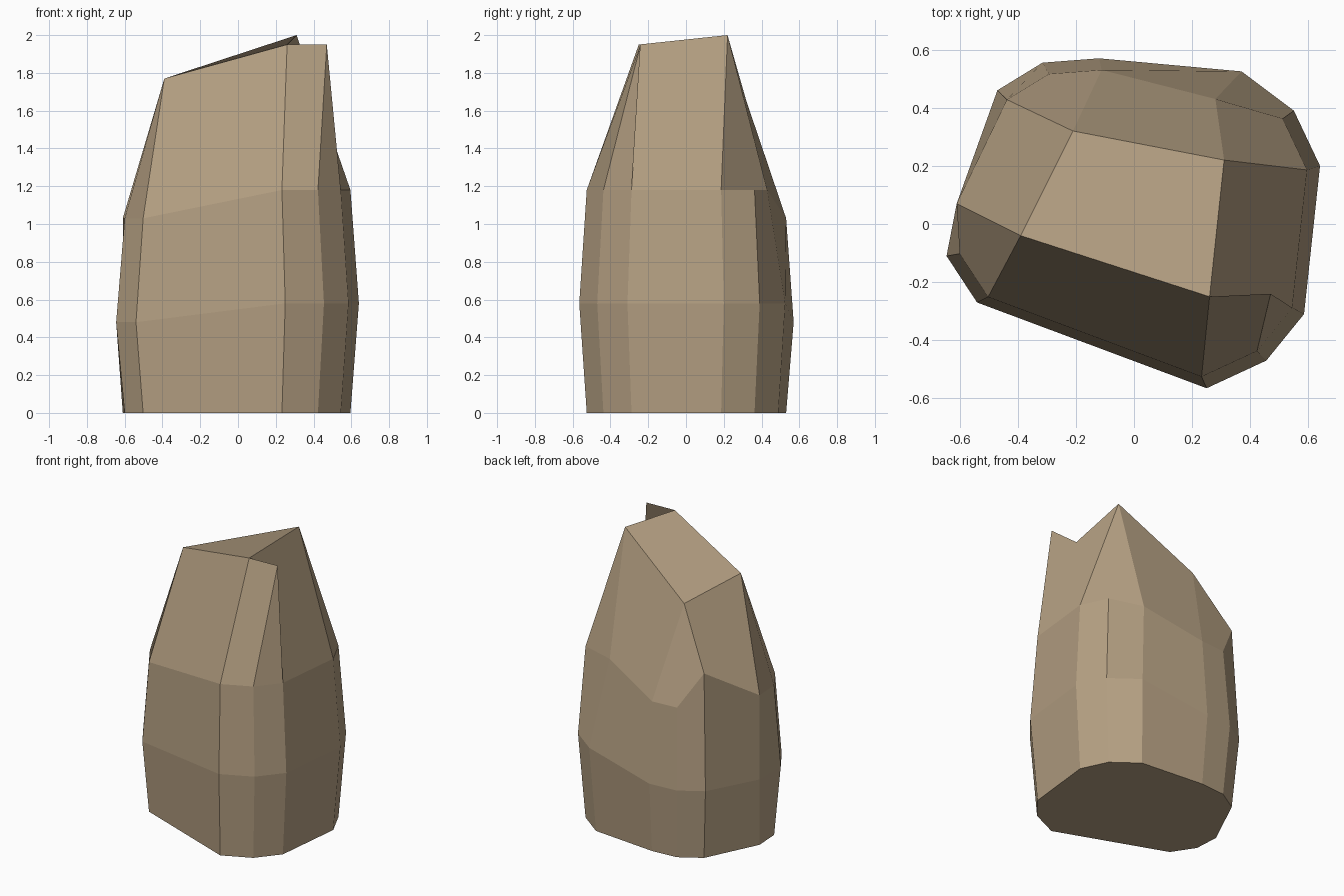
import bpy
import bmesh

# Remove the default cube only
default_cube = bpy.data.objects.get("Cube")
if default_cube:
    bpy.data.objects.remove(default_cube, do_unlink=True)


def make_material(name, colour):
    material = bpy.data.materials.new(name)
    material.use_nodes = True
    material.diffuse_color = colour
    shader = next(n for n in material.node_tree.nodes if n.type == "BSDF_PRINCIPLED")
    shader.inputs["Base Color"].default_value = colour
    return material


# Widest outline of the boulder, counter-clockwise from the front corner at -x
outline = [
    (-.54, -.27), (.25, -.565), (.455, -.47), (.585, -.31),
    (.64, .2), (.55, .39), (.37, .525), (-.12, .57),
    (-.315, .555), (-.47, .46), (-.61, .07), (-.645, -.11),
]
count = len(outline)
low_corners = {0, 7, 8, 9, 10, 11}
flat_corner = 10          # this corner rises straight, without a bulge
taper = .93

# Corners of the slanted crown
crown_points = {
    "low_front": (-.39, -.04, 1.77),
    "high_front": (.26, -.25, 1.95),
    "front_tip": (.47, -.24, 1.95),
    "peak": (.31, .22, 2),
    "low_back": (-.21, .32, 1.65),
}

mesh_builder = bmesh.new()


def add_ring(scale, low_height, high_height):
    """One ring of the body, lower along the back and -x side."""
    ring = []
    for index, (x, y) in enumerate(outline):
        size = 1 if index == flat_corner else scale
        height = low_height if index in low_corners else high_height
        ring.append(mesh_builder.verts.new((x * size, y * size, height)))
    return ring


# Base, bulging waist and shoulder rings
base = add_ring(taper, 0, 0)
waist = add_ring(1, .48, .58)
shoulder = add_ring(taper, 1.03, 1.18)

# Chipped irregular corners
waist[flat_corner].co.z = .45
shoulder[6].co = (.28, .43, 1.18)
shoulder[9].co.z = 1.27

# Body walls and flat underside
for lower, upper in ((base, waist), (waist, shoulder)):
    for i in range(count):
        j = (i + 1) % count
        mesh_builder.faces.new((lower[i], lower[j], upper[j], upper[i]))
mesh_builder.faces.new(list(reversed(base)))

# Facets between the shoulder and the crown: crown corners, then shoulder corners
crown = {name: mesh_builder.verts.new(co) for name, co in crown_points.items()}
facets = [
    (("high_front", "low_front"), (0, 1)),
    (("front_tip", "high_front"), (1, 2)),
    (("front_tip",), (2, 3)),
    (("peak", "high_front", "front_tip"), (3, 4)),
    (("peak",), (4, 5, 6)),
    (("low_back", "peak"), (6, 7)),
    (("low_back",), (7, 8, 9)),
    (("low_front", "low_back"), (9, 10)),
    (("low_front",), (10, 11, 0)),
]
for top_names, corners in facets:
    mesh_builder.faces.new([crown[n] for n in top_names] + [shoulder[c] for c in corners])

# Sloping top facet
mesh_builder.faces.new([crown[n] for n in ("low_front", "high_front", "peak", "low_back")])

# Finished boulder, flat shaded
mesh = bpy.data.meshes.new("boulder")
mesh_builder.to_mesh(mesh)
mesh_builder.free()
mesh.materials.append(make_material("sandy stone", (.46, .35, .225, 1)))
boulder = bpy.data.objects.new("boulder", mesh)
bpy.context.collection.objects.link(boulder)
